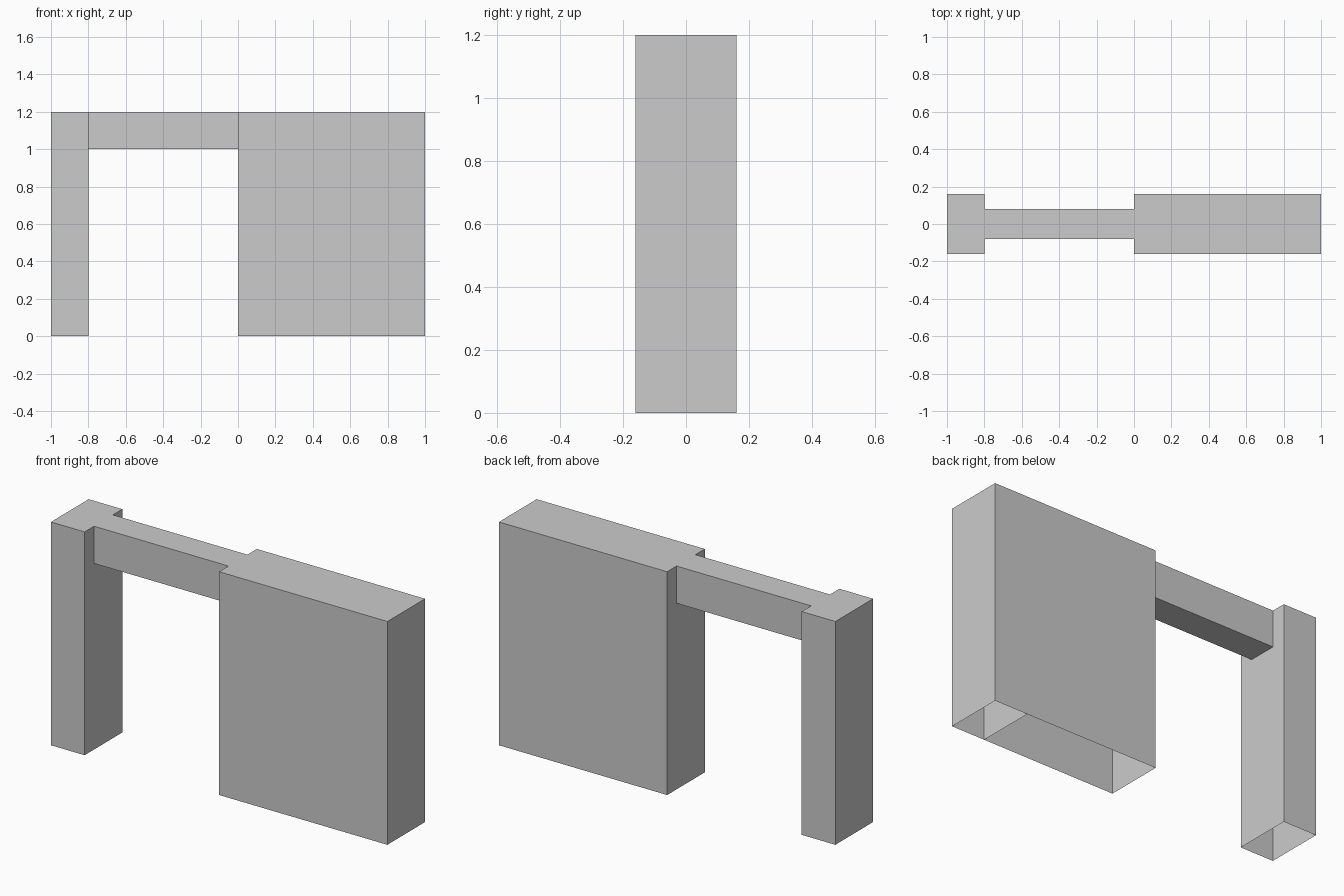
import bpy, bmesh
from mathutils import Vector

if "Cube" in bpy.data.objects:
    bpy.data.objects.remove(bpy.data.objects["Cube"])


def box(name, lo, hi, open_sides=()):
    """Box between two corners, leaving out the sides facing the given directions."""
    lo, hi = Vector(lo), Vector(hi)
    bm = bmesh.new()
    bmesh.ops.create_cube(bm, size=1)
    bm.normal_update()
    drop = [f for f in bm.faces if any(f.normal.dot(Vector(d)) > 0.9 for d in open_sides)]
    bmesh.ops.delete(bm, geom=drop, context='FACES_ONLY')
    size, mid = hi - lo, (hi + lo) / 2
    for v in bm.verts:
        v.co = Vector([v.co[i] * size[i] + mid[i] for i in range(3)])
    mesh = bpy.data.meshes.new(name)
    bm.to_mesh(mesh)
    bm.free()
    obj = bpy.data.objects.new(name, mesh)
    bpy.context.collection.objects.link(obj)
    return obj


DOWN, LEFT, RIGHT = (0, 0, -1), (-1, 0, 0), (1, 0, 0)
HEIGHT, DEPTH, BEAM_DEPTH = 1.2, 0.16, 0.08

# Two hollow posts, open underneath
for name, x in (("left_post", -1.0), ("right_post", 0.8)):
    box(name, (x, -DEPTH, 0), (x + 0.2, DEPTH, HEIGHT), [DOWN])

# Hollow wall filling the right half, closed off by the right post
box("wall", (0, -DEPTH, 0), (0.8, DEPTH, HEIGHT), [DOWN, RIGHT])

# Thinner lintel bridging the opening
box("lintel", (-0.8, -BEAM_DEPTH, 1.0), (0, BEAM_DEPTH, HEIGHT), [LEFT, RIGHT])
